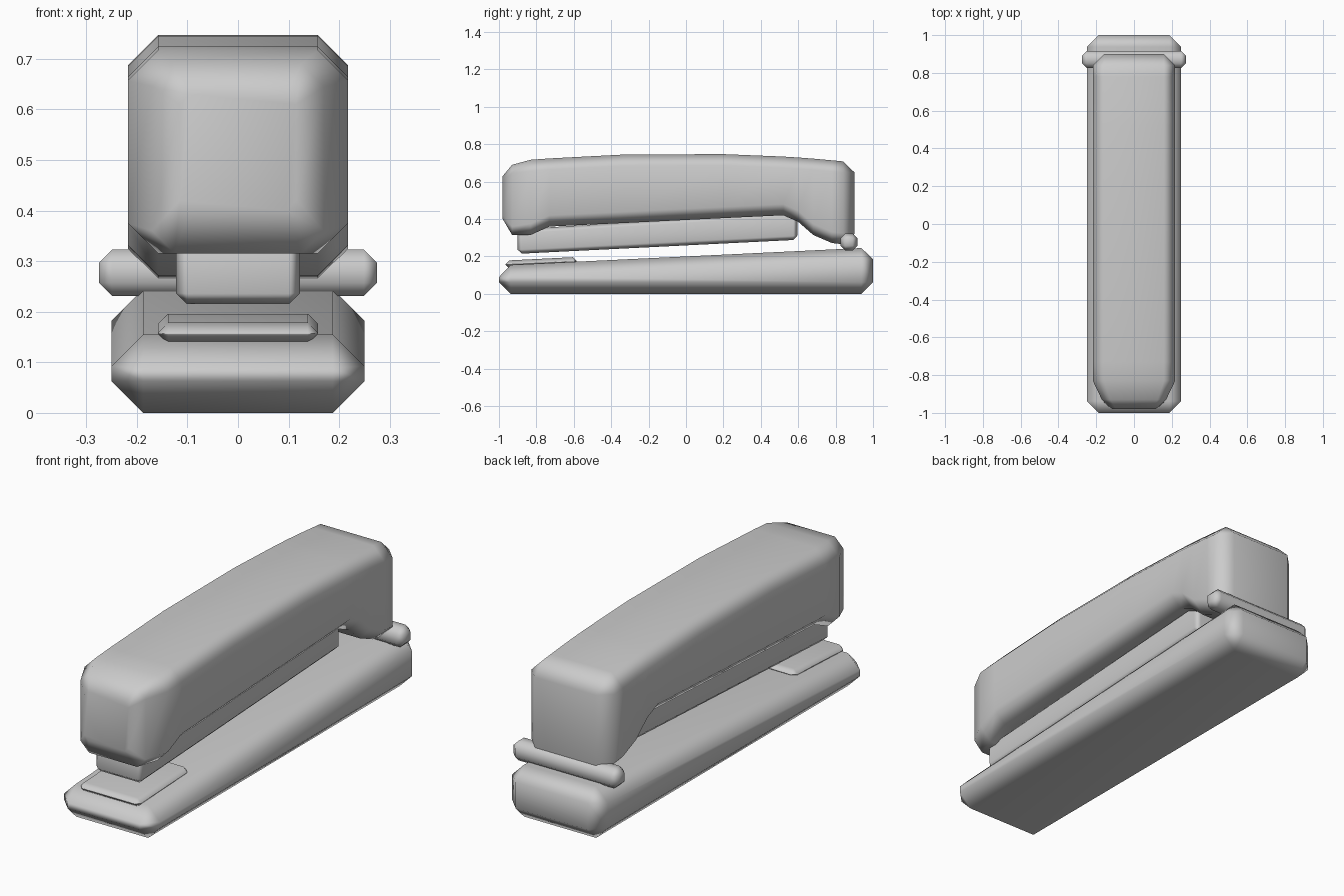
import bpy, bmesh

if "Cube" in bpy.data.objects:
    bpy.data.objects.remove(bpy.data.objects["Cube"])


def finish(name, bm, bevel=0.0):
    bmesh.ops.recalc_face_normals(bm, faces=bm.faces)
    mesh = bpy.data.meshes.new(name)
    bm.to_mesh(mesh)
    bm.free()
    ob = bpy.data.objects.new(name, mesh)
    bpy.context.collection.objects.link(ob)
    bpy.ops.object.select_all(action='DESELECT')
    bpy.context.view_layer.objects.active = ob
    ob.select_set(True)
    if bevel:
        mod = ob.modifiers.new("Bevel", 'BEVEL')
        mod.width = bevel
        mod.segments = 1
        mod.limit_method = 'NONE'
        bpy.ops.object.modifier_apply(modifier=mod.name)
    bpy.ops.object.shade_smooth_by_angle(angle=1.0)
    wn = ob.modifiers.new("Weighted", 'WEIGHTED_NORMAL')
    wn.keep_sharp = True
    return ob


def sloped_box(name, half_x, y0, y1, front_z, back_z, bevel):
    """Box whose bottom/top heights differ between front (y0) and back (y1)."""
    bm = bmesh.new()
    bmesh.ops.create_cube(bm, size=2)
    for v in bm.verts:
        z = front_z if v.co.y < 0 else back_z
        v.co = (v.co.x * half_x, y0 if v.co.y < 0 else y1, z[0] if v.co.z < 0 else z[1])
    return finish(name, bm, bevel)


def loft(name, stations):
    """Chamfered rectangular sections along y: (y, bottom, top, half width, chamfer)."""
    bm = bmesh.new()
    rings = []
    for y, b, t, w, c in stations:
        pts = [(w, b + c), (w, t - c), (w - c, t), (c - w, t),
               (-w, t - c), (-w, b + c), (c - w, b), (w - c, b)]
        rings.append([bm.verts.new((x, y, z)) for x, z in pts])
    for r, s in zip(rings, rings[1:]):
        for i in range(8):
            j = (i + 1) % 8
            bm.faces.new((r[i], r[j], s[j], s[i]))
    bm.faces.new(rings[0])
    bm.faces.new(rings[-1])
    bmesh.ops.remove_doubles(bm, verts=bm.verts, dist=0.0005)
    return finish(name, bm)


# Wedge-shaped base, staple-bending plate, staple magazine, hinge pin
sloped_box("base", 0.25, -1, 1, (0, 0.152), (0, 0.248), 0.0625)
sloped_box("anvil_plate", 0.158, -0.965, -0.585, (0.135, 0.178), (0.152, 0.197), 0.02)
sloped_box("magazine", 0.123, -0.9, 0.595, (0.214, 0.345), (0.289, 0.44), 0.022)
sloped_box("hinge_pin", 0.275, 0.825, 0.917, (0.231, 0.323), (0.231, 0.323), 0.026)

# Upper arm: rounded nose, arched top, raised underside, rear leg
loft("upper_arm", [
    (-0.98, 0.40, 0.63, 0.115, 0.02),
    (-0.93, 0.315, 0.69, 0.17, 0.045),
    (-0.83, 0.315, 0.717, 0.218, 0.06),
    (-0.73, 0.36, 0.724, 0.218, 0.06),
    (-0.33, 0.379, 0.745, 0.218, 0.06),
    (0.20, 0.405, 0.747, 0.218, 0.06),
    (0.52, 0.42, 0.734, 0.218, 0.06),
    (0.60, 0.385, 0.729, 0.218, 0.06),
    (0.68, 0.315, 0.723, 0.218, 0.06),
    (0.78, 0.272, 0.714, 0.218, 0.06),
    (0.84, 0.265, 0.708, 0.218, 0.06),
    (0.90, 0.32, 0.65, 0.158, 0.0),
])
